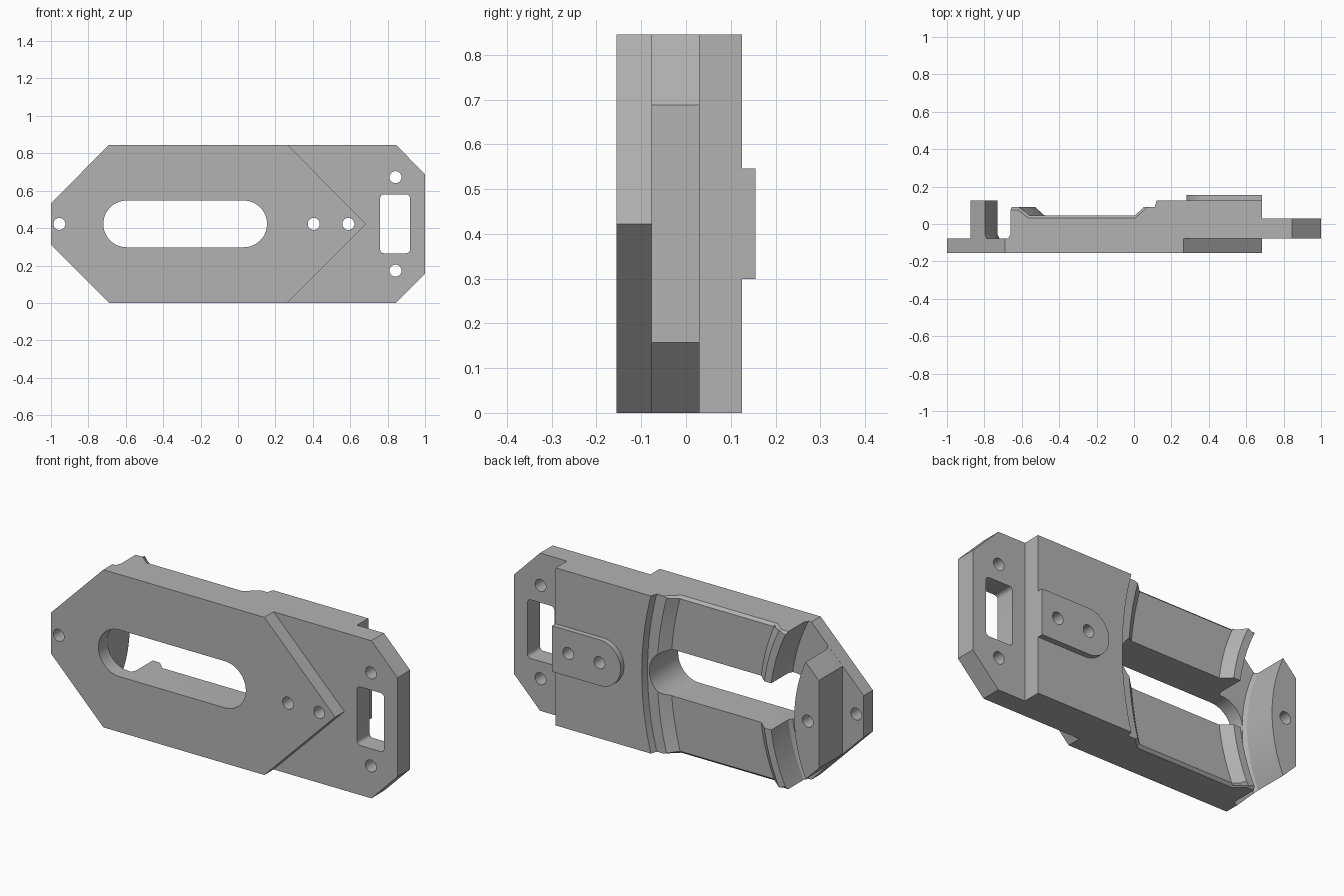
import bpy, bmesh, math
from mathutils import Vector

cube = bpy.data.objects.get("Cube")
if cube:
    bpy.data.objects.remove(cube, do_unlink=True)

MID = 0.4225      # middle height
TOP = 0.845       # full height
PIVOT = -1.5      # x of the axis that the curved groove is swept around

grey = bpy.data.materials.new("plain grey")
grey.use_nodes = True
grey.diffuse_color = (0.45, 0.45, 0.45, 1)
grey.node_tree.nodes["Principled BSDF"].inputs["Base Color"].default_value = (0.45, 0.45, 0.45, 1)


def make_object(name, bm):
    bmesh.ops.recalc_face_normals(bm, faces=bm.faces)
    mesh = bpy.data.meshes.new(name)
    bm.to_mesh(mesh)
    bm.free()
    mesh.materials.append(grey)
    obj = bpy.data.objects.new(name, mesh)
    bpy.context.collection.objects.link(obj)
    return obj


def prism(name, outline, y0, y1):
    """Extrude an x-z outline along y."""
    bm = bmesh.new()
    face = bm.faces.new([bm.verts.new((x, y0, z)) for x, z in outline])
    new = bmesh.ops.extrude_face_region(bm, geom=[face])["geom"]
    bmesh.ops.translate(bm, vec=(0, y1 - y0, 0),
                        verts=[v for v in new if isinstance(v, bmesh.types.BMVert)])
    return make_object(name, bm)


def rounded(x0, x1, half, r_left, r_right, zc=MID, steps=12):
    """Rectangle outline with separate corner radii at each end."""
    corners = [(x1, 1, 1, r_right, 0), (x0, -1, 1, r_left, 90),
               (x0, -1, -1, r_left, 180), (x1, 1, -1, r_right, 270)]
    points = []
    for x, sx, sz, r, start in corners:
        for i in range(steps + 1 if r else 1):
            a = math.radians(start + 90 * i / steps)
            p = (x - sx * r + r * math.cos(a), zc + sz * (half - r) + r * math.sin(a)) \
                if r else (x, zc + sz * half)
            if not points or (Vector(p) - Vector(points[-1])).length > 1e-5:
                points.append(p)
    if (Vector(points[0]) - Vector(points[-1])).length < 1e-5:
        points.pop()
    return points


def hole(x, z=MID, y0=-0.4, y1=0.4, r=0.032):
    return prism("hole_cutter", rounded(x - r, x + r, r, r, r, z), y0, y1)


def sweep(name, profile, span=45, steps=60):
    """Sweep an (r, y) profile around the pivot axis."""
    bm = bmesh.new()
    rings = []
    for i in range(steps + 1):
        a = math.radians(-span + 2 * span * i / steps)
        rings.append([bm.verts.new((PIVOT + r * math.cos(a), y, MID + r * math.sin(a)))
                      for r, y in profile])
    n = len(profile)
    for a, b in zip(rings, rings[1:]):
        for j in range(n):
            k = (j + 1) % n
            bm.faces.new((a[j], a[k], b[k], b[j]))
    bm.faces.new(rings[0])
    bm.faces.new(rings[-1])
    return make_object(name, bm)


def cut(obj, cutters):
    """Subtract the cutters and bake the result."""
    for c in cutters:
        mod = obj.modifiers.new("cut", "BOOLEAN")
        mod.operation = "DIFFERENCE"
        mod.solver = "EXACT"
        mod.object = c
    graph = bpy.context.evaluated_depsgraph_get()
    mesh = bpy.data.meshes.new_from_object(obj.evaluated_get(graph))
    obj.modifiers.clear()
    obj.data = mesh
    for c in cutters:
        bpy.data.objects.remove(c, do_unlink=True)


def slot():
    return prism("slot_cutter", rounded(-0.72, 0.155, 0.125, 0.125, 0.125), -0.4, 0.4)


# Front plate with pointed end
front_plate = prism("front_plate", [(-1, 0.312), (-0.69, 0), (0.265, 0), (0.685, MID),
                                    (0.265, TOP), (-0.69, TOP), (-1, 0.533)], -0.155, -0.077)
cut(front_plate, [slot(), hole(-0.955), hole(0.405), hole(0.59)])

# Main body, end tower and mounting tab
body = prism("body", [(-0.875, 0.187), (-0.69, 0), (0.845, 0), (1, 0.157), (1, 0.688),
                      (0.845, TOP), (-0.69, TOP), (-0.875, 0.658)], -0.077, 0.125)
groove = sweep("groove_cutter", [
    (0.77, 0.3), (0.77, -0.055), (0.785, -0.085), (0.925, -0.085), (0.94, -0.055),
    (0.94, 0.09), (0.98, 0.09), (1.03, 0.045), (1.558, 0.045), (1.607, 0.09),
    (1.665, 0.09), (1.675, 0.125), (1.675, 0.3)])
tab_step = prism("tab_step_cutter", [(0.685, -1), (2, -1), (2, 2), (0.685, 2)], 0.03, 0.5)
window = prism("window_cutter", rounded(0.76, 0.92, 0.157, 0.02, 0.02, steps=5), -0.4, 0.4)
cut(body, [groove, tab_step, slot(), window, hole(0.405), hole(0.59),
           hole(0.842, MID + 0.25), hole(0.842, MID - 0.25), hole(-0.81, y0=0.0)])

# Chamfer along the outer edges of the two rails
bm = bmesh.new()
bm.from_mesh(body.data)
rail_edges = []
for e in bm.edges:
    m = (e.verts[0].co + e.verts[1].co) / 2
    flat = all(min(abs(v.co.z), abs(v.co.z - TOP)) < 1e-4 for v in e.verts)
    if flat and -0.655 < m.x < 0.03 and m.y > 0.035:
        rail_edges.append(e)
bmesh.ops.bevel(bm, geom=rail_edges, offset=0.014, segments=1, affect="EDGES")
bm.to_mesh(body.data)
bm.free()

# Raised pad on the back
back_pad = prism("back_pad", rounded(0.28, 0.685, 0.123, 0.123, 0), 0.12, 0.155)
cut(back_pad, [hole(0.405), hole(0.59)])

# Smooth the curved walls and keep the edges crisp
bpy.ops.object.select_all(action="DESELECT")
for part in (front_plate, body, back_pad):
    part.select_set(True)
bpy.context.view_layer.objects.active = body
bpy.ops.object.shade_smooth_by_angle(angle=math.radians(25))
